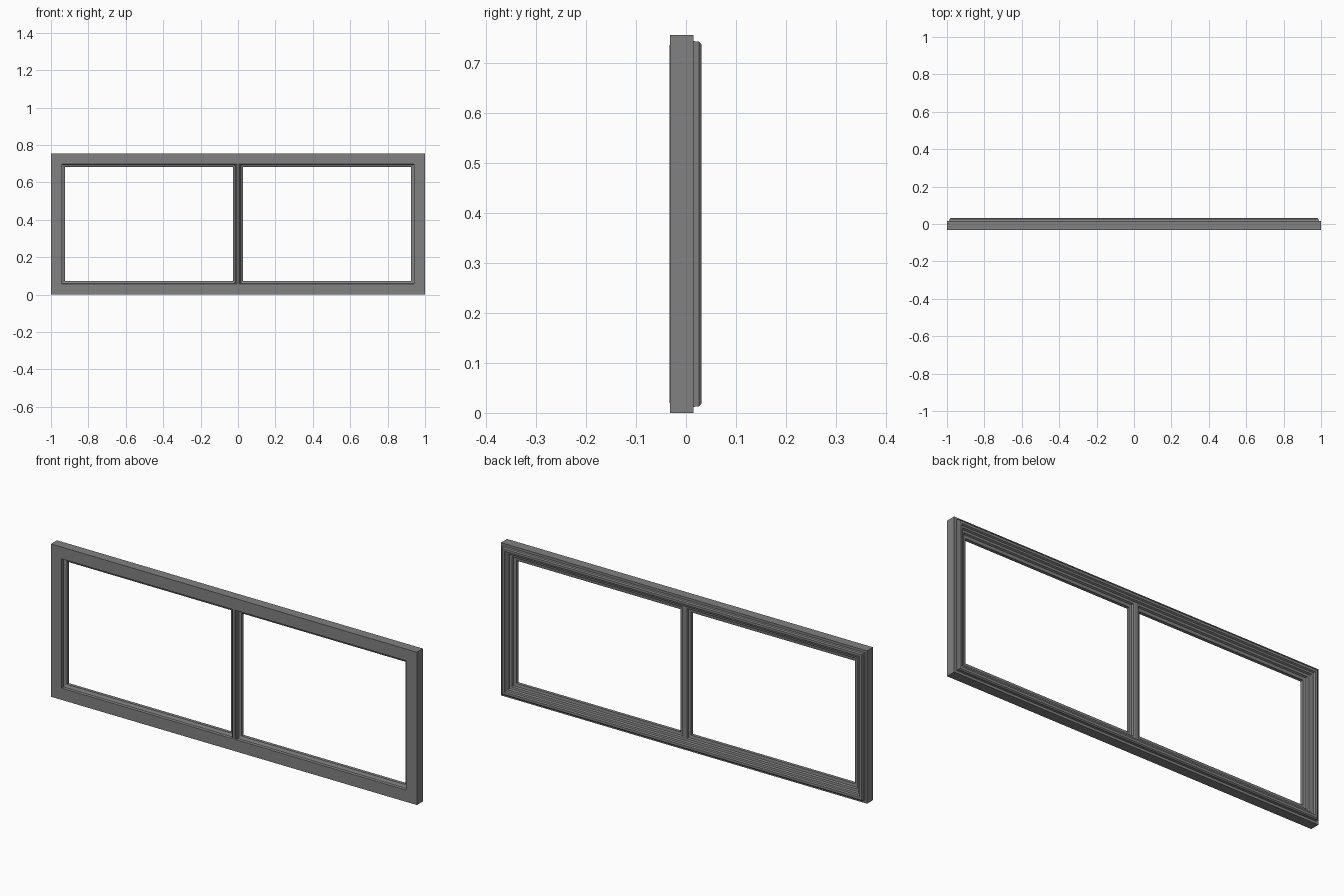
import bpy, bmesh

old = bpy.data.objects.get("Cube")
if old:
    bpy.data.objects.remove(old, do_unlink=True)

W, H = 1.0, 0.755   # half width, full height

grey = bpy.data.materials.new("window grey")
grey.use_nodes = True
grey.diffuse_color = (0.22, 0.22, 0.22, 1)
grey.node_tree.nodes["Principled BSDF"].inputs["Base Color"].default_value = (0.22, 0.22, 0.22, 1)


def loft(name, rings, closed):
    """Skin matching rings of points; closed joins last to first, else caps the ends."""
    bm = bmesh.new()
    vs = [[bm.verts.new(p) for p in ring] for ring in rings]
    n = len(vs[0])
    for i in range(len(vs) if closed else len(vs) - 1):
        a, b = vs[i], vs[(i + 1) % len(vs)]
        for j in range(n):
            k = (j + 1) % n
            bm.faces.new((a[j], a[k], b[k], b[j]))
    if not closed:
        for ring in (vs[0], vs[-1]):
            bm.faces.new(ring)
    bmesh.ops.recalc_face_normals(bm, faces=bm.faces)
    mesh = bpy.data.meshes.new(name)
    bm.to_mesh(mesh)
    bm.free()
    mesh.materials.append(grey)
    obj = bpy.data.objects.new(name, mesh)
    bpy.context.collection.objects.link(obj)
    return obj


# Frame section: (inset from outer edge, depth)
section = [(0, -0.032), (0, 0.015), (0.012, 0.015), (0.013, 0.026), (0.018, 0.031),
           (0.03, 0.031), (0.034, 0.024), (0.042, 0.022), (0.046, 0.014),
           (0.056, 0.012), (0.06, 0.004), (0.074, 0.002), (0.074, -0.014),
           (0.06, -0.02), (0.058, -0.032)]
corners = [(-1, 0), (1, 0), (1, 1), (-1, 1)]
loft("outer_frame", [[(sx * (W - d), y, H - d if top else d) for d, y in section]
                     for sx, top in corners], True)

# Centre mullion: half section (half width, depth), mirrored, with mitred points
half = [(0.006, -0.033), (0.009, -0.027), (0.014, -0.026), (0.017, -0.018),
        (0.028, -0.014), (0.028, 0.002), (0.017, 0.004), (0.014, 0.012), (0.007, 0.014)]
full = half + [(-x, y) for x, y in reversed(half)]
rings = []
for top in (0, 1):
    ring = []
    for x, y in full:
        z = 0.008 + 1.8 * abs(x)
        ring.append((x, y, H - z if top else z))
    rings.append(ring)
loft("centre_mullion", rings, False)
